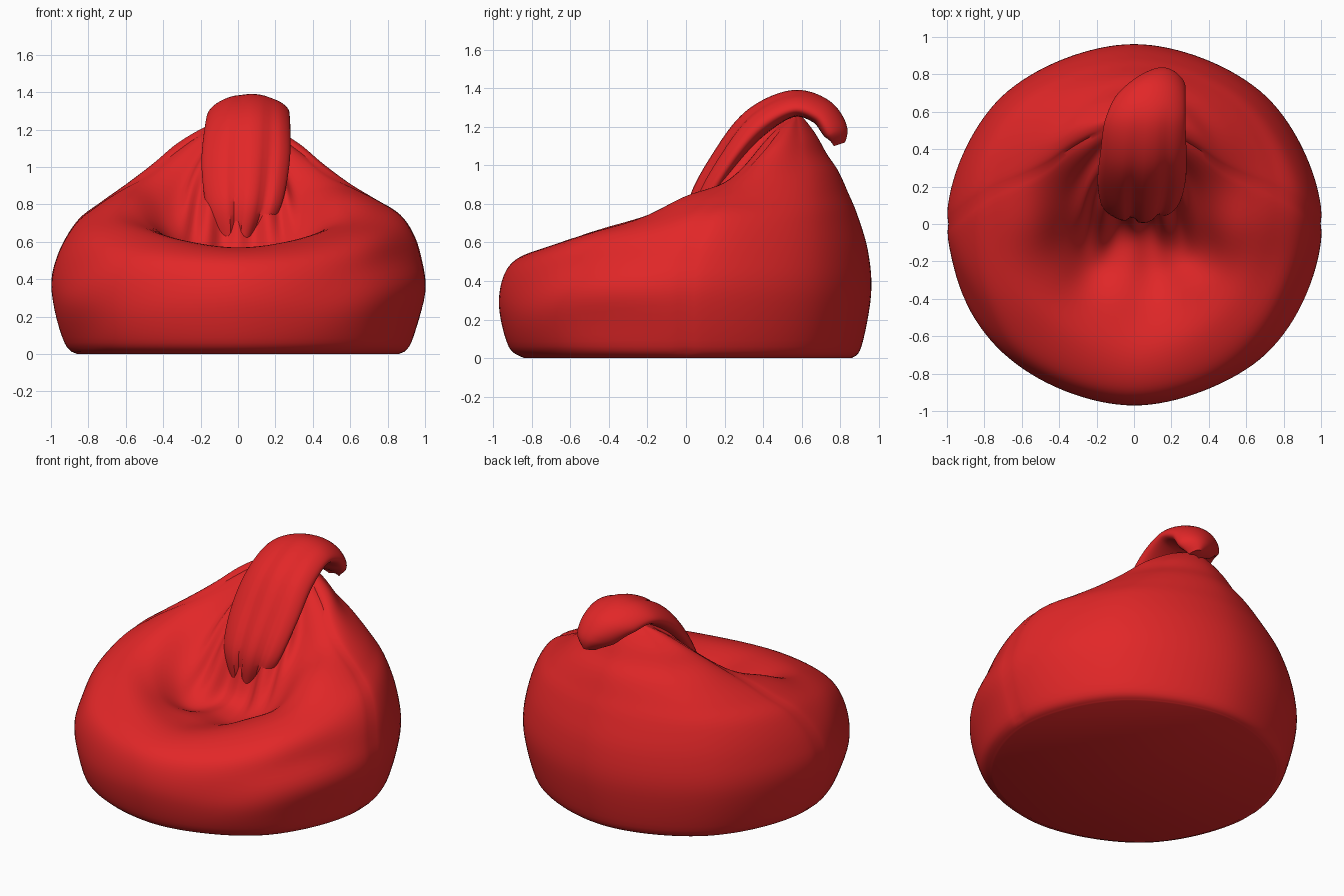
import bpy, bmesh, math
from mathutils import Vector

if "Cube" in bpy.data.objects:
    bpy.data.objects.remove(bpy.data.objects["Cube"], do_unlink=True)

# One red fabric for everything
fabric = bpy.data.materials.new("red_fabric")
fabric.use_nodes = True
colour = (0.76, 0.02, 0.021, 1)
fabric.diffuse_color = colour
shader = next(n for n in fabric.node_tree.nodes if n.type == "BSDF_PRINCIPLED")
shader.inputs["Base Color"].default_value = colour


def spline(points, t, closed=False):
    """Smooth curve through the points; t counts points."""
    n = len(points)
    i = math.floor(t) if closed else min(int(t), n - 2)
    f = t - i

    def pick(j):
        return points[j % n] if closed else points[max(0, min(n - 1, j))]
    a, b, c, d = (pick(i + k) for k in (-1, 0, 1, 2))
    return b + 0.5 * f * ((c - a) + f * ((2 * a - 5 * b + 4 * c - d)
                          + f * (3 * (b - c) + d - a)))


def bump(value, centre, width):
    return math.exp(-((value - centre) / width) ** 2)


def blob(p, centre, width):
    return math.exp(-((p - Vector(centre)).length / width) ** 2)


def skin(bm, rings):
    """Join closed rings of vertices with quads."""
    for low, high in zip(rings, rings[1:]):
        n = len(low)
        for j in range(n):
            k = (j + 1) % n
            bm.faces.new((low[j], low[k], high[k], high[j]))


def finish(name, bm):
    bmesh.ops.remove_doubles(bm, verts=bm.verts, dist=0.0005)
    bmesh.ops.recalc_face_normals(bm, faces=bm.faces)
    mesh = bpy.data.meshes.new(name)
    bm.to_mesh(mesh)
    bm.free()
    obj = bpy.data.objects.new(name, mesh)
    bpy.context.collection.objects.link(obj)
    mesh.materials.append(fabric)
    bpy.ops.object.select_all(action="DESELECT")
    obj.select_set(True)
    bpy.context.view_layer.objects.active = obj
    bpy.ops.object.shade_smooth_by_angle(angle=math.radians(38))
    return obj


# Bag: rings from the floor to the peak, each as
# front (y, z), front corner (x, y, z), side (x, y, z), back (y, z)
RINGS = [
    (-.84, 0, .61, -.60, 0, .86, 0, 0, .86, 0),
    (-.92, .06, .66, -.66, .06, .93, 0, .06, .91, .06),
    (-.97, .27, .70, -.69, .25, 1, 0, .33, .96, .33),
    (-.94, .44, .69, -.66, .46, .97, .02, .52, .945, .55),
    (-.85, .53, .66, -.57, .59, .87, .10, .70, .89, .74),
    (-.68, .57, .57, -.40, .68, .74, .18, .80, .84, .86),
    (-.45, .54, .45, -.28, .66, .60, .24, .89, .79, .97),
    (-.20, .49, .31, -.16, .56, .46, .31, .98, .73, 1.06),
    (-.02, .55, .26, -.02, .64, .34, .40, 1.08, .68, 1.15),
    (.10, .82, .21, .18, .90, .20, .48, 1.18, .63, 1.22),
    (.30, 1.12, .10, .38, 1.16, .08, .54, 1.24, .59, 1.26),
]
PEAK = Vector((0, .55, 1.27))


def ring_columns(r):
    front, back = Vector((0, r[0], r[1])), Vector((0, r[8], r[9]))
    corner, side = Vector(r[2:5]), Vector(r[5:8])
    q = math.sqrt(0.5)
    rear = side.lerp(back, q)
    rear.x = side.x * q
    half = [corner, side, rear]
    mirrored = [Vector((-p.x, p.y, p.z)) for p in reversed(half)]
    return [front] + half + [back] + mirrored


columns = list(zip(*[ring_columns(r) + [] for r in RINGS]))
columns = [list(c) + [PEAK] for c in columns]


def wrinkles(k, turn, p):
    """Outward offset for pleats, folds and the side seams."""
    angle = turn * math.pi / 4
    facing = max(0, math.cos(angle))
    d = 0.02 * math.cos(angle * 13) * bump(k, 8.6, 1.1) * facing ** 0.5
    # Folds spreading from the seat into the arms
    d += 0.014 * math.cos(angle * 9 + 1) * bump(k, 6.6, 0.8) * facing
    # Slanted folds on the left flank, soft ones on the right
    slant = math.sin(17 * (p.z - 0.6 * p.x) + 4 * p.y)
    d += 0.013 * slant * blob(p, (.8, -.45, .4), .38)
    d += 0.008 * math.sin(14 * p.z + 6 * p.y) * blob(p, (-.8, -.45, .3), .35)
    # Fuller arms and left shoulder
    for x in (-.53, .53):
        d += 0.035 * blob(p, (x, .0, .8), .2)
    d += 0.03 * blob(p, (.86, .1, .72), .25)
    # Side seams
    if k < 9:
        d -= 0.008 * (bump(turn, 2, .05) + bump(turn, 6, .05))
    return d


ACROSS, UP = 16, 6
bm = bmesh.new()
rings, places = [], []
for i in range(len(RINGS) * UP + 1):
    k = i / UP
    section = [spline(c, k) for c in columns]
    ring = []
    for j in range(8 * ACROSS):
        turn = j / ACROSS
        ring.append(bm.verts.new(spline(section, turn, True)))
        places.append((k, turn))
    rings.append(ring)
skin(bm, rings)
bm.faces.new(list(reversed(rings[0])))
bm.normal_update()
offsets = []
for v, (k, turn) in zip(bm.verts, places):
    amount = wrinkles(k, turn, v.co) if 0.5 < k < 10.6 else 0
    offsets.append(v.normal * amount)
for v, move in zip(bm.verts, offsets):
    v.co += move
finish("bag_body", bm)

# Gathered top that rises from the backrest and flops over the peak:
# centre (x, y, z), half width, half thickness
FLAP = [
    (.01, .05, .60, .12, .03),
    (.03, .07, .80, .20, .06),
    (.04, .20, 1.03, .235, .07),
    (.05, .36, 1.22, .23, .08),
    (.06, .55, 1.32, .215, .07),
    (.09, .70, 1.28, .185, .07),
    (.14, .775, 1.18, .13, .065),
    (.17, .80, 1.11, .04, .025),
]
path = [Vector(f[:3]) for f in FLAP]
size = [Vector((f[3], f[4], 0)) for f in FLAP]

bm = bmesh.new()
rings = []
SIDES, STEPS = 48, 8
last = len(FLAP) - 1
for i in range(last * STEPS + 1):
    t = i / STEPS
    centre, s = spline(path, t), spline(size, t)
    along = spline(path, min(last, t + .05)) - spline(path, max(0, t - .05))
    along.x = 0
    up = Vector((1, 0, 0)).cross(along.normalized())
    fade = max(0, 1 - t / 4.5)
    ring = []
    for j in range(SIDES):
        u = 2 * math.pi * j / SIDES
        w, h = math.sin(u), math.cos(u)
        lift = s.y * h - 0.03 * w * w
        if h > 0:
            grooves = .04 * bump(w, -.2, .14) + .045 * bump(w, .55, .14)
            lift -= fade * h * grooves
        ring.append(bm.verts.new(centre + Vector((s.x * w, 0, 0)) + up * lift))
    rings.append(ring)
skin(bm, rings)
bm.faces.new(rings[0])
bm.faces.new(rings[-1])
finish("folded_top", bm)
